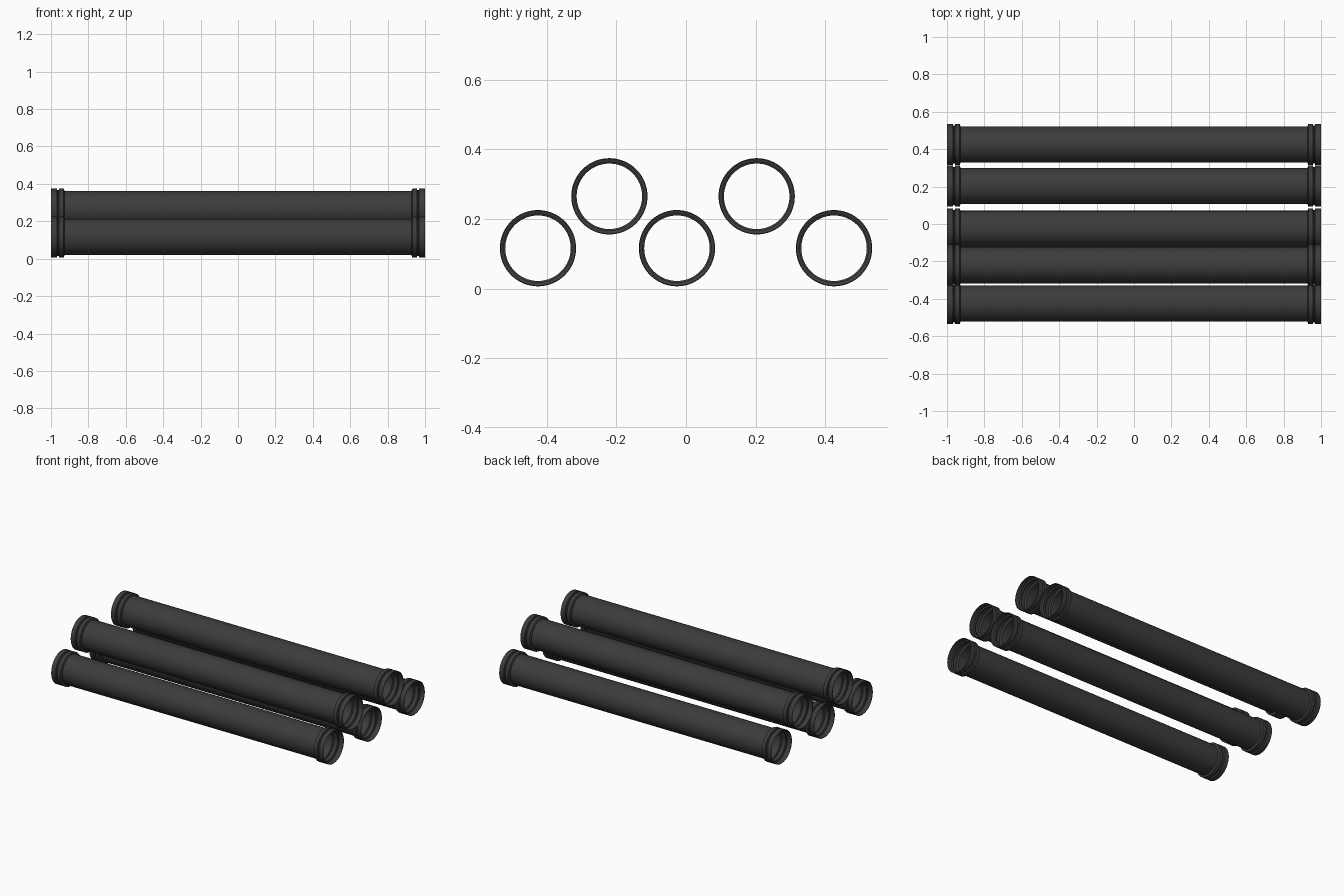
import bpy, bmesh, math

if "Cube" in bpy.data.objects:
    bpy.data.objects.remove(bpy.data.objects["Cube"])

SIDES = 64
WALL = 0.003
R_BODY, R_COLLAR, R_GROOVE = 0.097, 0.1095, 0.101

mat = bpy.data.materials.new("dark_plastic")
mat.diffuse_color = (0.045, 0.045, 0.045, 1)
mat.use_nodes = True
mat.node_tree.nodes["Principled BSDF"].inputs["Base Color"].default_value = mat.diffuse_color

# Half profile (x, radius) from the mouth to the plain tube: lip, groove, ridge
half = [(1.0, R_COLLAR), (0.969, R_COLLAR), (0.966, R_GROOVE),
        (0.959, R_GROOVE), (0.956, R_COLLAR), (0.932, R_COLLAR),
        (0.927, R_BODY)]
outer = [(-x, r) for x, r in half] + half[::-1]
inner = [(x, r - WALL) for x, r in outer]
profile = outer + inner[::-1]


def make_pipe(name, y, z):
    """Revolve the closed wall profile around the x axis."""
    bm = bmesh.new()
    rings = []
    for i in range(SIDES):
        a = 2 * math.pi * i / SIDES
        rings.append([bm.verts.new((x, r * math.cos(a), r * math.sin(a)))
                      for x, r in profile])
    n = len(profile)
    for i in range(SIDES):
        p, q = rings[i], rings[(i + 1) % SIDES]
        for j in range(n):
            k = (j + 1) % n
            bm.faces.new((p[j], p[k], q[k], q[j]))
    bmesh.ops.recalc_face_normals(bm, faces=bm.faces[:])
    mesh = bpy.data.meshes.new(name)
    bm.to_mesh(mesh)
    bm.free()
    ob = bpy.data.objects.new(name, mesh)
    ob.location = (0, y, z)
    bpy.context.collection.objects.link(ob)
    mesh.materials.append(mat)
    bpy.ops.object.select_all(action='DESELECT')
    ob.select_set(True)
    bpy.context.view_layer.objects.active = ob
    bpy.ops.object.shade_smooth_by_angle(angle=math.radians(30))


# Stack: three pipes below, two resting above
for i, y in enumerate((-0.425, -0.026, 0.425)):
    make_pipe(f"lower_pipe_{i + 1}", y, 0.116)
for i, y in enumerate((-0.220, 0.203)):
    make_pipe(f"upper_pipe_{i + 1}", y, 0.265)
